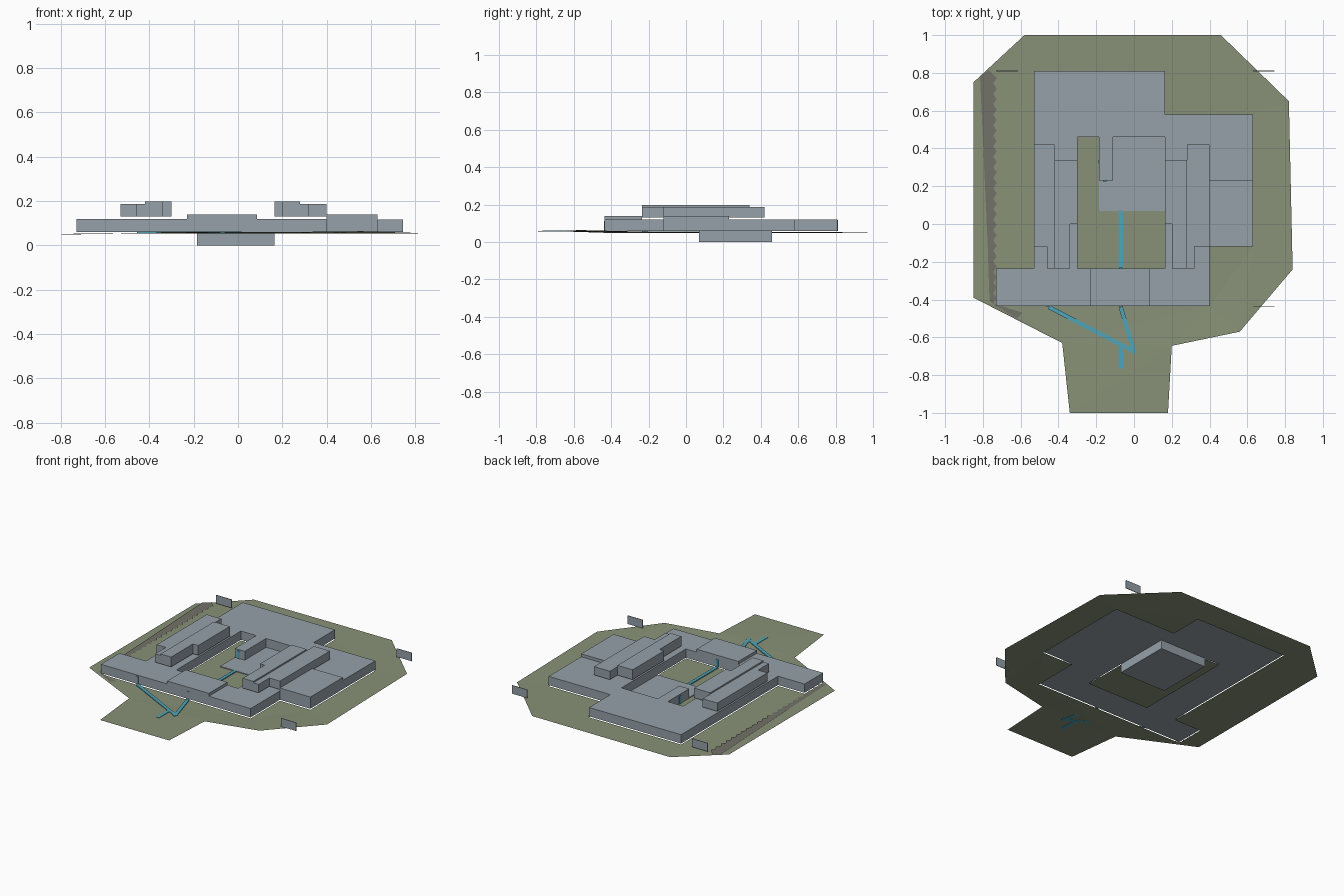
import bpy, bmesh
from mathutils import Vector

cube = bpy.data.objects.get("Cube")
if cube:
    bpy.data.objects.remove(cube, do_unlink=True)


def material(name, rgb):
    m = bpy.data.materials.new(name)
    m.use_nodes = True
    color = (*rgb, 1)
    m.diffuse_color = color
    m.node_tree.nodes["Principled BSDF"].inputs["Base Color"].default_value = color
    return m


GREY = material("wall grey", (0.30, 0.355, 0.395))
GREEN = material("ground green", (0.245, 0.285, 0.185))
BLUE = material("water blue", (0.08, 0.375, 0.48))
BROWN = material("slope grey brown", (0.17, 0.17, 0.14))


def slab(name, loops, mat, z0, z1=None):
    """Fill an outline (plus optional holes); extrude it when z1 is given."""
    bm = bmesh.new()
    edges = []
    for loop in loops:
        vs = [bm.verts.new((p[0], p[1], p[2] if len(p) > 2 else z0)) for p in loop]
        edges += [bm.edges.new((a, b)) for a, b in zip(vs, vs[1:] + vs[:1])]
    bmesh.ops.triangle_fill(bm, edges=edges, use_beauty=True)
    if z1 is not None:
        geo = bmesh.ops.extrude_face_region(bm, geom=bm.faces[:], use_keep_orig=True)
        top = [g for g in geo["geom"] if isinstance(g, bmesh.types.BMVert)]
        bmesh.ops.translate(bm, verts=top, vec=(0, 0, z1 - z0))
        bmesh.ops.recalc_face_normals(bm, faces=bm.faces[:])
        bmesh.ops.dissolve_limit(bm, angle_limit=0.01, verts=bm.verts[:], edges=bm.edges[:])
    else:
        for f in bm.faces:
            f.normal_update()
            if f.normal.z < 0:
                f.normal_flip()
    me = bpy.data.meshes.new(name)
    bm.to_mesh(me)
    bm.free()
    me.materials.append(mat)
    ob = bpy.data.objects.new(name, me)
    bpy.context.collection.objects.link(ob)
    return ob


def rect(x0, x1, y0, y1):
    return [(x0, y0), (x1, y0), (x1, y1), (x0, y1)]


def box(name, x0, x1, y0, y1, z0, z1, mat=GREY):
    return slab(name, [rect(x0, x1, y0, y1)], mat, z0, z1)


def stream(name, a, b, width=0.022):
    a, b = Vector(a), Vector(b)
    d = (b - a).normalized() * width / 2
    n = Vector((-d.y, d.x))
    return slab(name, [[a + n, a - n, b - n + d, b + n + d]], BLUE, 0.056, 0.062)


# Main building footprint and courtyard opening
footprint = [(-0.53, 0.81), (0.165, 0.81), (0.165, 0.58), (0.63, 0.58),
             (0.63, -0.12), (0.40, -0.12), (0.40, -0.435), (-0.73, -0.435),
             (-0.73, -0.235), (-0.53, -0.235)]
court = [(-0.30, -0.235), (0.165, -0.235), (0.165, 0.46), (-0.11, 0.46),
         (-0.11, 0.23), (-0.185, 0.23), (-0.185, 0.46), (-0.30, 0.46)]
slab("main_building", [footprint, court], GREY, 0.06, 0.12)

# Terrain around the building, gently uneven at its rim
rim = [(-0.58, 1, 0.053), (0.46, 1, 0.055), (0.82, 0.65, 0.055),
       (0.84, -0.24, 0.055), (0.56, -0.57, 0.064), (0.20, -0.645, 0.06),
       (0.18, -1, 0.06), (-0.34, -1, 0.06), (-0.38, -0.63, 0.056),
       (-0.85, -0.39, 0.048), (-0.85, 0.75, 0.048)]
slab("terrain", [rim, footprint], GREEN, 0.053)
slab("courtyard_ground", [rect(-0.30, 0.165, -0.235, 0.46)], GREEN, 0.055)

# Worn slope along the right edge, with a ragged outline
N = 44
ragged = [(-0.745 + 0.018 * (i % 2), -0.42 + i * 1.22 / N) for i in range(N)]
slab("worn_slope", [[(-0.62, -0.5), (-0.59, -0.47)] + ragged
                    + [(-0.77, 0.815), (-0.815, 0.78), (-0.775, -0.1), (-0.765, -0.41)]],
     BROWN, 0.055)

# Sunken basement and raised roof blocks
box("basement", -0.185, 0.165, 0.07, 0.46, 0, 0.06)
box("entrance_block", -0.23, 0.085, -0.435, -0.235, 0.12, 0.14)
box("side_block", 0.40, 0.63, -0.12, 0.23, 0.12, 0.14)

# Upper floors on both sides of the courtyard, floating just above the roof
slab("upper_right_inner", [[(-0.42, 0.34), (-0.30, 0.34), (-0.30, 0), (-0.34, 0),
                            (-0.34, -0.235), (-0.42, -0.235)]], GREY, 0.13, 0.197)
slab("upper_right_outer", [[(-0.53, 0.42), (-0.42, 0.42), (-0.42, -0.235),
                            (-0.46, -0.235), (-0.46, -0.12), (-0.53, -0.12)]],
     GREY, 0.13, 0.187)
slab("upper_left_inner", [[(0.165, 0.34), (0.28, 0.34), (0.28, -0.235),
                           (0.20, -0.235), (0.20, 0), (0.165, 0)]], GREY, 0.13, 0.197)
slab("upper_left_outer", [[(0.28, 0.42), (0.40, 0.42), (0.40, -0.12), (0.32, -0.12),
                           (0.32, -0.235), (0.28, -0.235)]], GREY, 0.13, 0.187)

# Thin freestanding panels at the corners
for label, x, y in (("back_right", -0.73, 0.81), ("back_left", 0.63, 0.81),
                    ("front_left", 0.63, -0.435)):
    box(label + "_panel", x, x + 0.115, y - 0.002, y + 0.002, 0.06, 0.117)

# Doors
for i, x in enumerate((-0.457, -0.07)):
    box(f"front_door_{i}", x - 0.01, x + 0.01, -0.439, -0.435, 0.06, 0.112)
box("court_door_front", -0.08, -0.06, -0.235, -0.231, 0.056, 0.112, BLUE)
box("court_door_side", -0.189, -0.185, 0.32, 0.34, 0.056, 0.112, BLUE)
box("court_door_back", -0.165, -0.145, 0.226, 0.23, 0.06, 0.112, BLUE)

# Water-blue paths
stream("court_path", (-0.07, -0.235), (-0.07, 0.06))
stream("long_path", (-0.45, -0.44), (0, -0.675))
stream("short_path", (-0.07, -0.44), (0, -0.675))
stream("spur_path", (-0.07, -0.64), (-0.07, -0.755))
